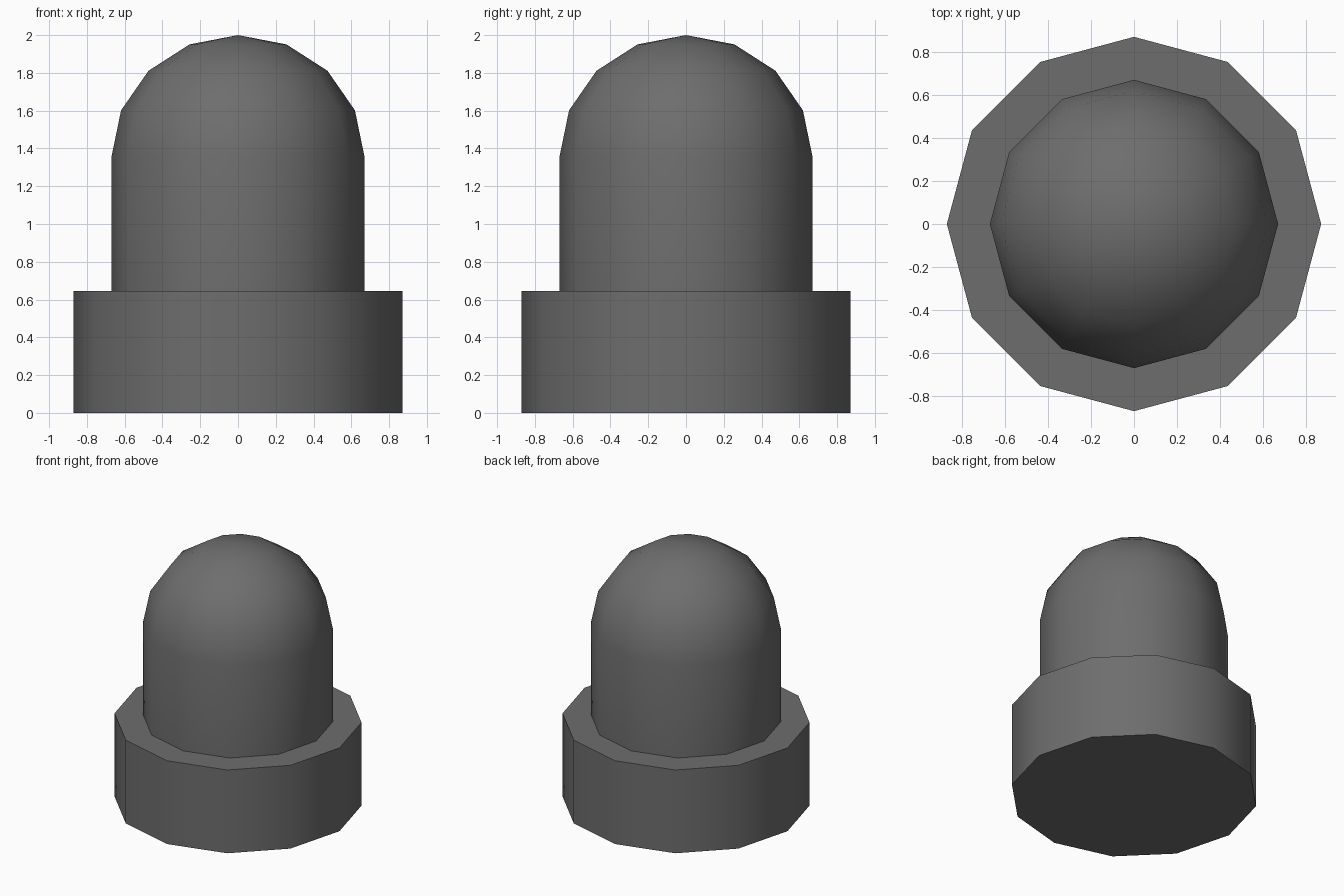
import bpy, bmesh, math

if "Cube" in bpy.data.objects:
    bpy.data.objects.remove(bpy.data.objects["Cube"])

SIDES = 12


def lathe(name, profile):
    """Revolve (radius, z) points around z; radius 0 gives a single pole vertex."""
    bm = bmesh.new()
    rings = []
    for r, z in profile:
        if r == 0:
            rings.append([bm.verts.new((0, 0, z))] * SIDES)
        else:
            rings.append([bm.verts.new((r * math.cos(2 * math.pi * i / SIDES),
                                        r * math.sin(2 * math.pi * i / SIDES), z))
                          for i in range(SIDES)])
    for low, high in zip(rings, rings[1:]):
        for i in range(SIDES):
            j = (i + 1) % SIDES
            corners = dict.fromkeys((low[i], low[j], high[j], high[i]))
            bm.faces.new(list(corners))
    bm.faces.new(rings[0][::-1])  # flat underside
    bmesh.ops.recalc_face_normals(bm, faces=bm.faces)
    mesh = bpy.data.meshes.new(name)
    bm.to_mesh(mesh)
    bm.free()
    obj = bpy.data.objects.new(name, mesh)
    bpy.context.collection.objects.link(obj)
    bpy.ops.object.select_all(action='DESELECT')
    obj.select_set(True)
    bpy.context.view_layer.objects.active = obj
    bpy.ops.object.shade_smooth_by_angle(angle=math.radians(40))
    return obj


# Wide base collar, flat shoulder and straight neck
profile = [(0.87, 0), (0.87, 0.645), (0.67, 0.645)]

# Rounded dome in four steps, closing at the tip
R, Z0, H = 0.67, 1.355, 0.645
for k in range(4):
    a = math.radians(22.5 * k)
    profile.append((R * math.cos(a), Z0 + H * math.sin(a)))
profile.append((0, Z0 + H))

cap = lathe("domed_cap", profile)

# Dark grey finish
dark = bpy.data.materials.new("dark_grey")
dark.diffuse_color = (0.155, 0.155, 0.155, 1)
dark.use_nodes = True
dark.node_tree.nodes["Principled BSDF"].inputs["Base Color"].default_value = dark.diffuse_color
cap.data.materials.append(dark)
